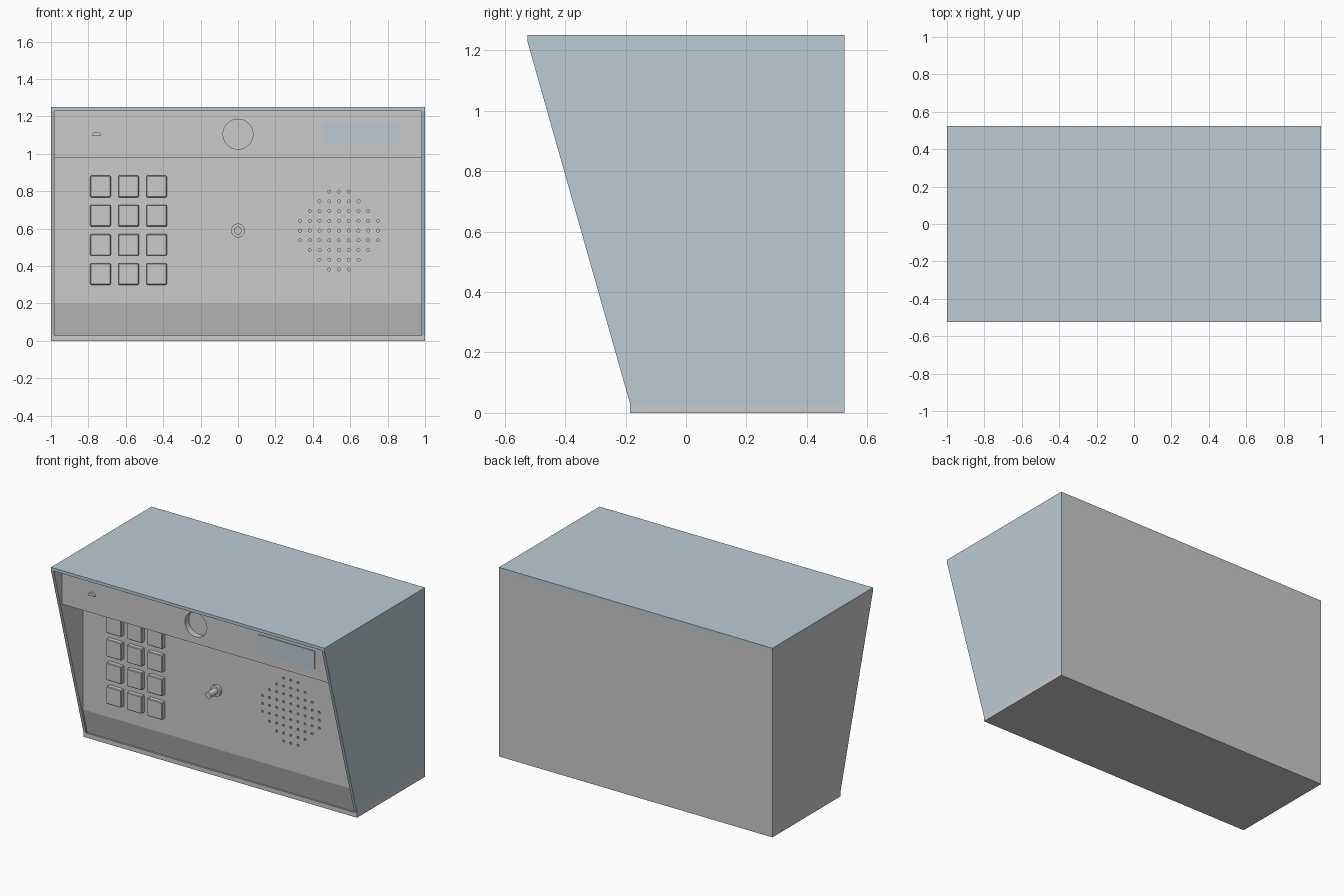
import bpy, bmesh, math
from mathutils import Matrix, Vector

if "Cube" in bpy.data.objects:
    bpy.data.objects.remove(bpy.data.objects["Cube"])

blue = bpy.data.materials.new("blue_grey")
blue.diffuse_color = (0.5, 0.6, 0.66, 1)
blue.use_nodes = True
blue.node_tree.nodes["Principled BSDF"].inputs["Base Color"].default_value = blue.diffuse_color

PANEL_Y, HEADER_Y = -0.22, -0.44


def finish(name, bm, mat=None):
    bmesh.ops.recalc_face_normals(bm, faces=bm.faces)
    me = bpy.data.meshes.new(name)
    bm.to_mesh(me)
    bm.free()
    ob = bpy.data.objects.new(name, me)
    bpy.context.collection.objects.link(ob)
    if mat:
        me.materials.append(mat)
    return ob


def prism(name, profile, x0, x1, mat=None):
    """Extrude a (y, z) profile along x."""
    bm = bmesh.new()
    face = bm.faces.new([bm.verts.new((x0, y, z)) for y, z in profile])
    new = bmesh.ops.extrude_face_region(bm, geom=[face])["geom"]
    verts = [v for v in new if isinstance(v, bmesh.types.BMVert)]
    bmesh.ops.translate(bm, verts=verts, vec=(x1 - x0, 0, 0))
    return finish(name, bm, mat)


def box(name, x0, x1, y0, y1, z0, z1, mat=None):
    return prism(name, [(y0, z0), (y1, z0), (y1, z1), (y0, z1)], x0, x1, mat)


def add_rod(bm, x, z, y0, y1, r, sides):
    """Add a cylinder lying along y."""
    m = Matrix.Translation((x, (y0 + y1) / 2, z)) @ Matrix.Rotation(math.pi / 2, 4, 'X')
    bmesh.ops.create_cone(bm, cap_ends=True, segments=sides, radius1=r,
                          radius2=r, depth=y1 - y0, matrix=m)


def rod(name, *args):
    bm = bmesh.new()
    add_rod(bm, *args)
    ob = finish(name, bm)
    activate(ob)
    bpy.ops.object.shade_smooth_by_angle()
    return ob


def activate(ob):
    bpy.ops.object.select_all(action='DESELECT')
    ob.select_set(True)
    bpy.context.view_layer.objects.active = ob


# Hooded cabinet: five thin walls, sloping open front
box("cabinet_top", -1, 1, -0.525, 0.525, 1.23, 1.25, blue)
box("cabinet_bottom", -1, 1, -0.185, 0.525, 0, 0.03)
box("cabinet_back", -0.98, 0.98, 0.505, 0.525, 0.03, 1.23)
side = [(-0.185, 0.03), (0.525, 0.03), (0.525, 1.23), (-0.525, 1.23)]
prism("right_wall", side, 0.98, 1, blue)
prism("left_wall", side, -1, -0.98)

# Fascia: header, recessed keypad panel and slanted lower strip
fascia = prism("fascia", [(HEADER_Y, 1.23), (HEADER_Y, 0.98), (PANEL_Y, 0.98),
                          (PANEL_Y, 0.2), (-0.175, 0.03), (-0.1, 0.03), (-0.1, 1.23)],
               -0.98, 0.98)

# Camera recess and round field of speaker holes
bm = bmesh.new()
add_rod(bm, 0, 1.105, HEADER_Y - 0.05, HEADER_Y + 0.04, 0.08, 48)
step = 0.052
for i in range(-4, 5):
    for j in range(-4, 5):
        if math.hypot(i, j) < 4.2:
            add_rod(bm, 0.54 + i * step, 0.59 + j * step,
                    PANEL_Y - 0.03, PANEL_Y + 0.02, 0.008, 10)
cutter = finish("hole_cutter", bm)
cutter.hide_render = True
mod = fascia.modifiers.new("holes", 'BOOLEAN')
mod.operation, mod.object, mod.solver = 'DIFFERENCE', cutter, 'EXACT'
activate(fascia)
bpy.ops.object.modifier_apply(modifier="holes")
bpy.data.objects.remove(cutter)

# Keypad
for row in range(4):
    for col in range(3):
        x, z = -0.79 + col * 0.15, 0.30 + row * 0.156
        key = box(f"key_{row}_{col}", x, x + 0.11, PANEL_Y - 0.03, PANEL_Y + 0.005,
                  z, z + 0.115)
        bev = key.modifiers.new("bevel", 'BEVEL')
        bev.width, bev.segments = 0.004, 1

# Lock: flange and protruding barrel
rod("lock_flange", 0, 0.59, PANEL_Y - 0.02, PANEL_Y + 0.005, 0.037, 32)
rod("lock_barrel", 0, 0.59, PANEL_Y - 0.09, PANEL_Y, 0.021, 32)

# Small arched microphone hood on the header
bm = bmesh.new()
arc = [Vector((-0.757 + 0.024 * math.cos(a), HEADER_Y + 0.002, 1.098 + 0.02 * math.sin(a)))
       for a in (math.pi * k / 12 for k in range(13))]
face = bm.faces.new([bm.verts.new(p) for p in arc])
new = bmesh.ops.extrude_face_region(bm, geom=[face])["geom"]
bmesh.ops.translate(bm, verts=[v for v in new if isinstance(v, bmesh.types.BMVert)],
                    vec=(0, -0.017, 0))
finish("microphone_hood", bm)

# Blank badge plate
box("badge_plate", 0.455, 0.87, HEADER_Y - 0.005, HEADER_Y + 0.002, 1.045, 1.165, blue)
